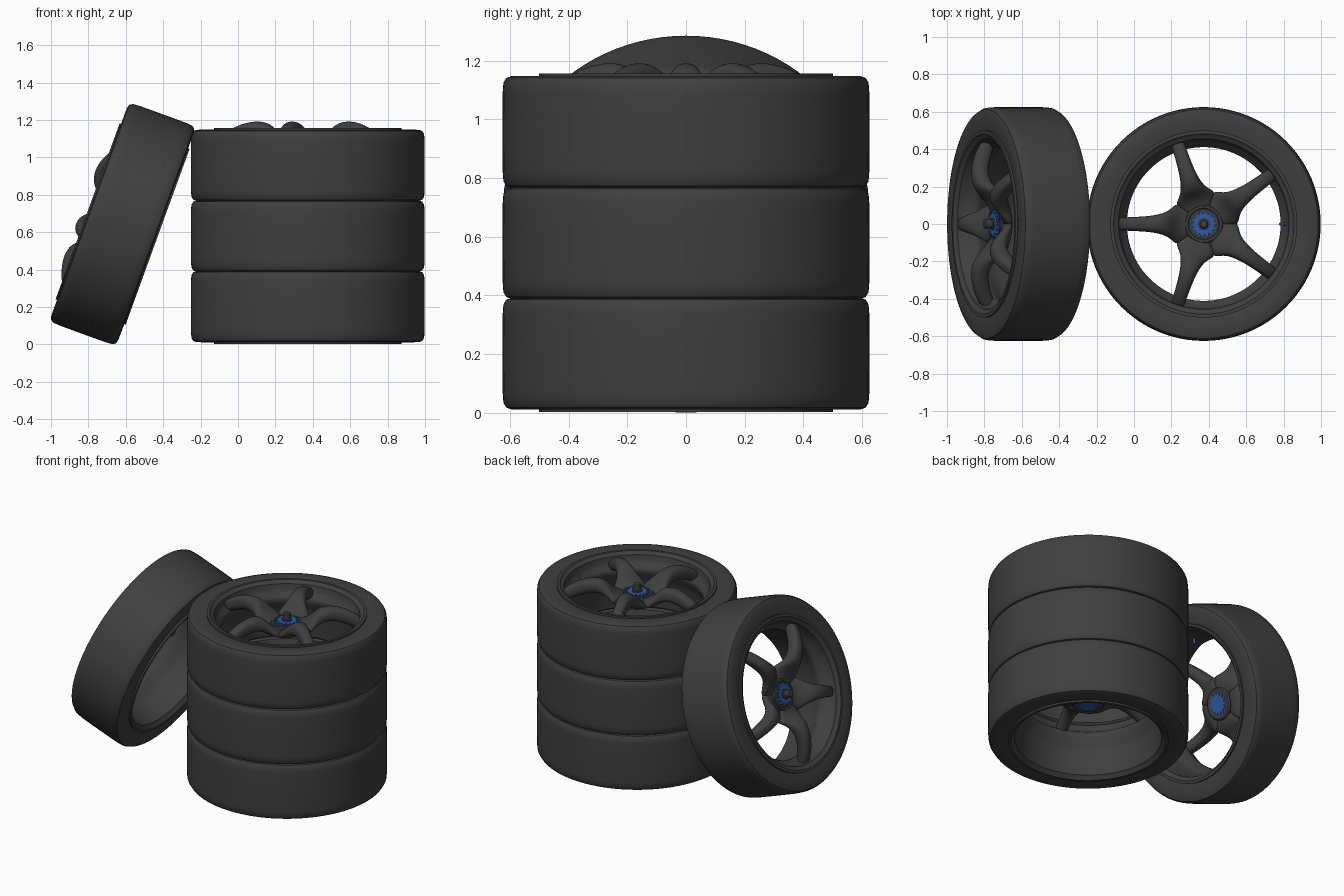
import bpy, bmesh, math
from mathutils import Matrix, Vector

if "Cube" in bpy.data.objects:
    bpy.data.objects.remove(bpy.data.objects["Cube"])


def material(name, rgb):
    m = bpy.data.materials.new(name)
    m.diffuse_color = (*rgb, 1)
    m.use_nodes = True
    m.node_tree.nodes["Principled BSDF"].inputs["Base Color"].default_value = m.diffuse_color
    return m


DARK = material("dark_grey", (0.05, 0.05, 0.05))
BLUE = material("blue", (0.03, 0.10, 0.38))


def to_mesh(bm, name, mat):
    bmesh.ops.recalc_face_normals(bm, faces=bm.faces[:])
    me = bpy.data.meshes.new(name)
    bm.to_mesh(me)
    bm.free()
    me.materials.append(mat)
    return me


def revolve(name, profile, mat, n=96):
    """Spin an (r, z) profile around z; closed loop, or capped where r = 0."""
    bm = bmesh.new()
    rings = []
    for r, z in profile:
        if r == 0:
            rings.append([bm.verts.new((0, 0, z))] * n)
        else:
            rings.append([bm.verts.new((r * math.cos(2 * math.pi * i / n),
                                        r * math.sin(2 * math.pi * i / n), z)) for i in range(n)])
    closed = profile[0][0] > 0
    for k in range(len(rings) if closed else len(rings) - 1):
        a, b = rings[k], rings[(k + 1) % len(rings)]
        for i in range(n):
            j = (i + 1) % n
            bm.faces.new(list(dict.fromkeys((a[i], a[j], b[j], b[i]))))
    return to_mesh(bm, name, mat)


def spokes_mesh():
    # stations along one spoke: radius, half width, top, edge drop, bottom
    st = [(0.05, 0.036, 0.130, 0.004, 0.080), (0.10, 0.085, 0.134, 0.012, 0.080),
          (0.145, 0.118, 0.160, 0.045, 0.085), (0.175, 0.083, 0.200, 0.055, 0.105),
          (0.21, 0.061, 0.229, 0.042, 0.130), (0.27, 0.046, 0.239, 0.028, 0.145),
          (0.34, 0.040, 0.227, 0.024, 0.130), (0.41, 0.037, 0.198, 0.022, 0.100),
          (0.455, 0.036, 0.165, 0.020, 0.080), (0.465, 0.036, 0.155, 0.020, 0.080)]
    bm = bmesh.new()
    for k in range(5):
        rot = Matrix.Rotation(math.radians(36 + 72 * k), 3, 'Z')
        rings = []
        for r, w, zt, d, zb in st:
            sec = [(-w, zb), (-w, zt - d), (-0.6 * w, zt), (0.6 * w, zt), (w, zt - d), (w, zb)]
            rings.append([bm.verts.new(rot @ Vector((r, y, z))) for y, z in sec])
        for a, b in zip(rings, rings[1:]):
            for i in range(6):
                j = (i + 1) % 6
                bm.faces.new((a[i], a[j], b[j], b[i]))
        bm.faces.new(rings[0])
        bm.faces.new(rings[-1])
    return to_mesh(bm, "spokes", DARK)


def gear_mesh(teeth=14):
    # toothed disc running through the hub
    bm = bmesh.new()
    vs = []
    for i in range(teeth * 4):
        r = 0.073 if i % 4 < 2 else 0.058
        a = 2 * math.pi * i / (teeth * 4)
        vs.append(bm.verts.new((r * math.cos(a), r * math.sin(a), 0.066)))
    f = bm.faces.new(vs)
    ext = bmesh.ops.extrude_face_region(bm, geom=[f])["geom"]
    bmesh.ops.translate(bm, vec=(0, 0, 0.081), verts=[v for v in ext if isinstance(v, bmesh.types.BMVert)])
    return to_mesh(bm, "centre_gear", BLUE)


def rod_mesh(name, p, q, r, mat, n=12):
    bm = bmesh.new()
    p, q = Vector(p), Vector(q)
    m = Matrix.Translation((p + q) / 2) @ (q - p).to_track_quat('Z', 'Y').to_matrix().to_4x4()
    bmesh.ops.create_cone(bm, cap_ends=True, segments=n, radius1=r, radius2=r,
                          depth=(q - p).length, matrix=m)
    return to_mesh(bm, name, mat)


# tyre
half = [(0.488, 0.165), (0.497, 0.186), (0.515, 0.190), (0.56, 0.191), (0.595, 0.190),
        (0.612, 0.184), (0.622, 0.168), (0.6245, 0.135), (0.625, 0.06)]
tyre = revolve("tyre", half + [(r, -z) for r, z in reversed(half)], DARK)

# rim: front lip, spoke seat, barrel, back lip, outer wall
rim = revolve("rim", [
    (0.500, 0.180), (0.500, 0.199), (0.482, 0.199), (0.474, 0.190), (0.456, 0.182),
    (0.450, 0.150), (0.440, 0.128), (0.418, 0.112), (0.411, 0.098), (0.413, 0.070),
    (0.440, 0.030), (0.452, -0.02), (0.458, -0.175), (0.474, -0.188), (0.482, -0.199),
    (0.500, -0.199), (0.500, -0.180), (0.480, -0.160), (0.472, 0.0), (0.480, 0.160)], DARK)

# hub plate
hub = revolve("hub", [(0, 0.070), (0.095, 0.070), (0.104, 0.078), (0.104, 0.130),
                      (0.097, 0.138), (0.085, 0.138), (0.080, 0.134), (0, 0.134)], DARK, 48)

# centre bolt
bolt = revolve("centre_bolt", [(0, 0.10), (0.033, 0.10), (0.033, 0.155), (0.024, 0.158),
                               (0.024, 0.190), (0.018, 0.197), (0, 0.197)], DARK, 24)

# valve
valve = rod_mesh("valve_stem", (0.465, 0, 0.105), (0.425, 0, 0.128), 0.010, BLUE)
stem = rod_mesh("valve_back", (0.455, 0, 0.03), (0.405, 0, 0.015), 0.008, BLUE)

parts = [tyre, rim, hub, bolt, spokes_mesh(), gear_mesh(), valve, stem]

# wheels: three stacked, one leaning
places = {"stack_bottom": Matrix.Translation((0.373, 0, 0.202)),
          "stack_middle": Matrix.Translation((0.373, 0, 0.579)),
          "stack_top": Matrix.Translation((0.373, 0, 0.957)),
          "leaning": Matrix.Translation((-0.617, 0, 0.643)) @ Matrix.Rotation(math.radians(-70), 4, 'Y')}

shaded = set()
for wheel, mat in places.items():
    for me in parts:
        ob = bpy.data.objects.new(wheel + "_" + me.name.split(".")[0], me)
        bpy.context.collection.objects.link(ob)
        ob.matrix_world = mat
        if "spokes" in me.name:
            s = ob.modifiers.new("smooth", 'SUBSURF')
            s.levels = s.render_levels = 2
        if me.name not in shaded:
            shaded.add(me.name)
            if "spokes" in me.name:
                me.polygons.foreach_set("use_smooth", [True] * len(me.polygons))
            else:
                bpy.ops.object.select_all(action='DESELECT')
                ob.select_set(True)
                bpy.context.view_layer.objects.active = ob
                bpy.ops.object.shade_smooth_by_angle(angle=math.radians(38))
